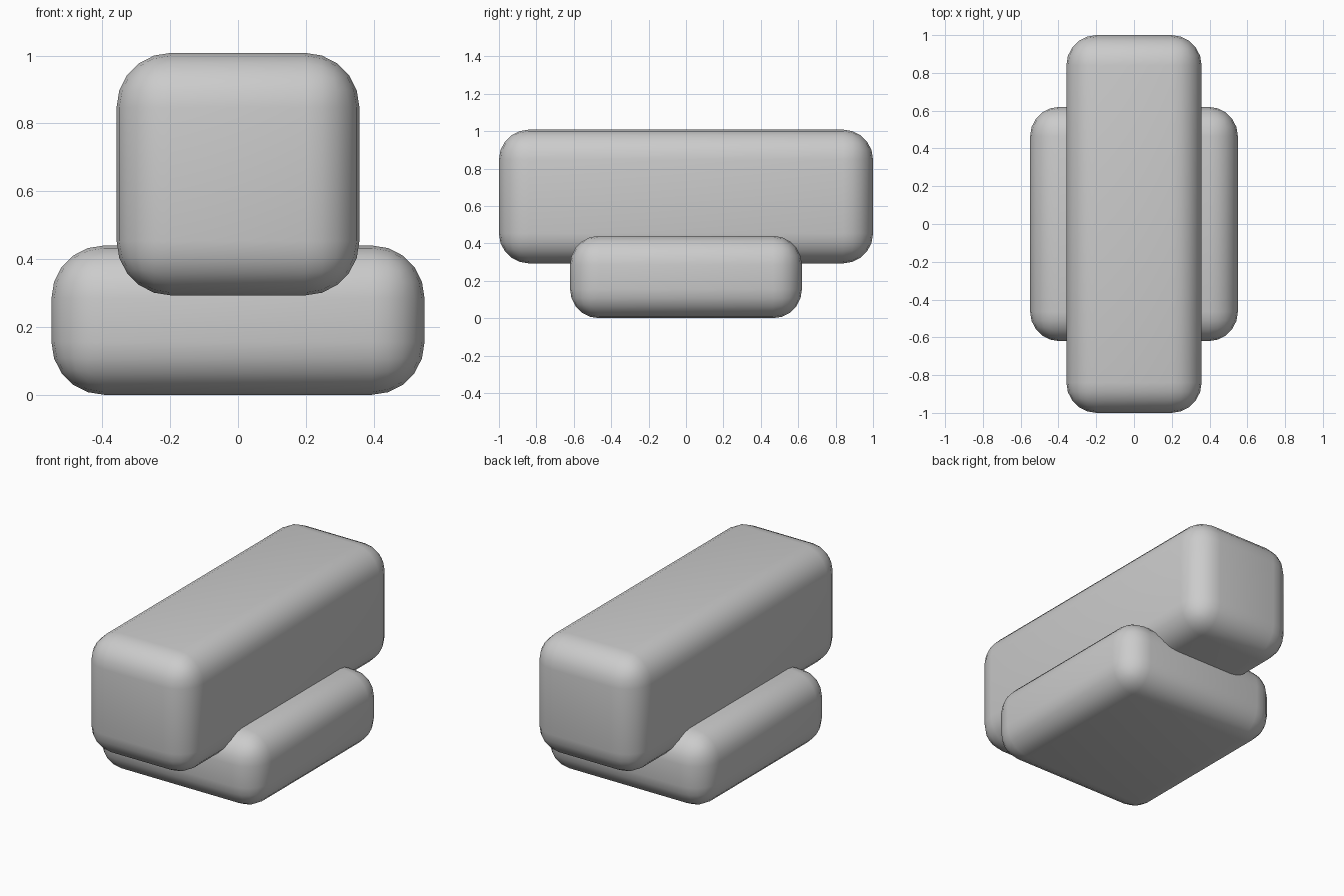
import bpy

# Remove the default cube
cube = bpy.data.objects.get("Cube")
if cube:
    bpy.data.objects.remove(cube, do_unlink=True)

# Single grey material
grey = bpy.data.materials.new("plain_grey")
grey.use_nodes = True
colour = (0.6, 0.6, 0.6, 1.0)
grey.diffuse_color = colour
grey.node_tree.nodes["Principled BSDF"].inputs["Base Color"].default_value = colour


def rounded_block(name, size, base_z, radius):
    """Box resting at base_z with all edges rounded."""
    bpy.ops.mesh.primitive_cube_add(size=1, location=(0, 0, base_z + size[2] / 2))
    block = bpy.context.object
    block.name = name
    block.scale = size
    bpy.ops.object.transform_apply(location=False, rotation=False, scale=True)
    bevel = block.modifiers.new("rounding", 'BEVEL')
    bevel.width = radius
    bevel.segments = 5
    bevel.limit_method = 'NONE'
    block.data.materials.append(grey)
    bpy.ops.object.shade_smooth()
    return block


# Wide low base, with the long beam sunk into its top
rounded_block("base_block", (1.10, 1.24, 0.44), 0.0, 0.155)
rounded_block("long_beam", (0.716, 2.0, 0.715), 0.293, 0.16)
